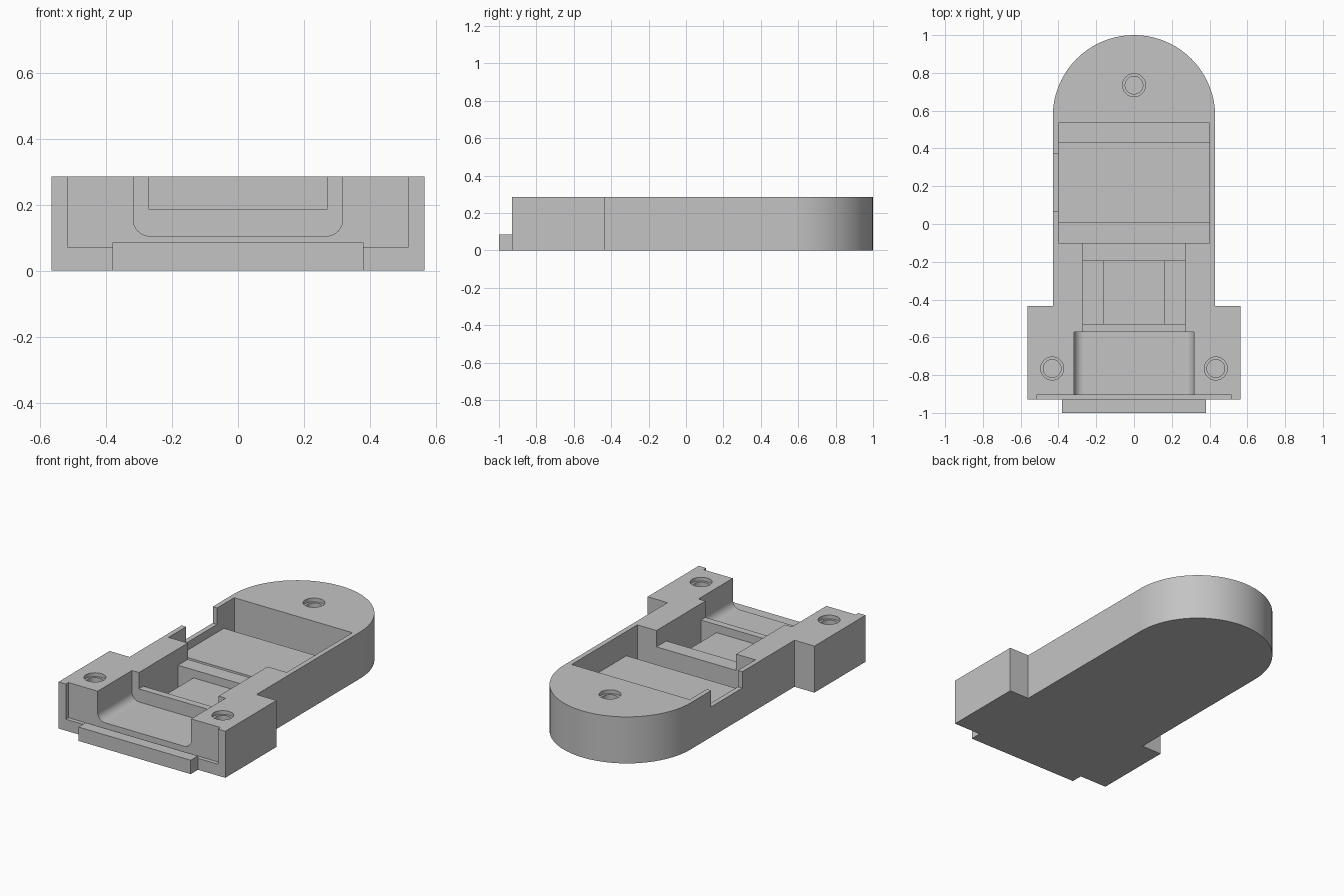
import bpy, bmesh, math
from mathutils import Vector

if "Cube" in bpy.data.objects:
    bpy.data.objects.remove(bpy.data.objects["Cube"])

grey = bpy.data.materials.new("plain grey")
grey.use_nodes = True
colour = (0.55, 0.55, 0.55, 1)
grey.diffuse_color = colour
grey.node_tree.nodes["Principled BSDF"].inputs["Base Color"].default_value = colour

TOP, OPEN = 0.285, 0.4      # deck height, and a height safely above it
RIM, PLATE, GROOVE = 0.185, 0.136, 0.04


def prism(name, points, axis, low, high):
    """Extrude a 2D profile along the given axis."""
    place = {"x": lambda a, b, t: (t, a, b),
             "y": lambda a, b, t: (a, t, b),
             "z": lambda a, b, t: (a, b, t)}[axis]
    bm = bmesh.new()
    face = bm.faces.new([bm.verts.new(place(a, b, low)) for a, b in points])
    step = Vector(place(0, 0, high - low))
    new = bmesh.ops.extrude_face_region(bm, geom=[face])["geom"]
    bmesh.ops.translate(bm, vec=step, verts=[v for v in new if isinstance(v, bmesh.types.BMVert)])
    bmesh.ops.recalc_face_normals(bm, faces=bm.faces)
    mesh = bpy.data.meshes.new(name)
    bm.to_mesh(mesh)
    bm.free()
    mesh.materials.append(grey)
    obj = bpy.data.objects.new(name, mesh)
    bpy.context.collection.objects.link(obj)
    return obj


def box(name, x, y, z):
    return prism(name, [(x[0], y[0]), (x[1], y[0]), (x[1], y[1]), (x[0], y[1])], "z", *z)


def arc(cx, cy, r, start, end, count):
    angles = [math.radians(start + (end - start) * i / count) for i in range(count + 1)]
    return [(cx + r * math.cos(a), cy + r * math.sin(a)) for a in angles]


def select_only(obj):
    bpy.ops.object.select_all(action="DESELECT")
    obj.select_set(True)
    bpy.context.view_layer.objects.active = obj


def cut(body, cutter):
    mod = body.modifiers.new("cut", "BOOLEAN")
    mod.operation, mod.solver, mod.object = "DIFFERENCE", "EXACT", cutter
    select_only(body)
    bpy.ops.object.modifier_apply(modifier=mod.name)
    bpy.data.objects.remove(cutter)


# Body: wide front block, narrower shaft, rounded back end
outline = [(-0.43, -0.435), (-0.565, -0.435), (-0.565, -0.93),
           (0.565, -0.93), (0.565, -0.435), (0.43, -0.435)]
body = prism("case_body", outline + arc(0, 0.57, 0.43, 0, 180, 48), "z", 0, TOP)

# Large pocket with a raised floor between two grooves
cut(body, prism("pocket_cutter", [
    (-0.1, OPEN), (-0.1, GROOVE), (0.005, GROOVE), (0.005, PLATE),
    (0.435, PLATE), (0.435, GROOVE), (0.535, GROOVE), (0.535, OPEN)], "x", -0.4, 0.4))

# Middle channel: two low rims around a deep pocket
cut(body, prism("channel_cutter", [
    (-0.61, OPEN), (-0.61, RIM), (-0.53, RIM), (-0.53, GROOVE),
    (-0.195, GROOVE), (-0.195, RIM), (-0.06, RIM), (-0.06, OPEN)], "x", -0.27, 0.27))

# Front opening with rounded lower corners
r, half, floor = 0.05, 0.317, 0.105
opening = ([(-half, OPEN)] + arc(r - half, floor + r, r, 180, 270, 10)
           + arc(half - r, floor + r, r, 270, 360, 10) + [(half, OPEN)])
cut(body, prism("opening_cutter", opening, "y", -1.1, -0.573))

# Shallow recess across the front face
cut(body, box("recess_cutter", (-0.515, 0.515), (-1.1, -0.905), (0.07, OPEN)))

# Notch in the thin side wall
cut(body, box("notch_cutter", (-0.5, -0.37), (0.07, 0.37), (RIM, OPEN)))

# Stepped screw holes
for x, y in [(0, 0.735), (-0.433, -0.765), (0.433, -0.765)]:
    for radius, bottom in [(0.061, 0.262), (0.047, 0.1)]:
        cut(body, prism("hole_cutter", arc(x, y, radius, 0, 348.75, 31), "z", bottom, OPEN))

# Raised plate in the middle pocket, and the front lip
box("middle_plate", (-0.165, 0.165), (-0.54, -0.185), (0.02, PLATE))
box("front_lip", (-0.38, 0.38), (-1, -0.93), (0, 0.085))

# Smooth curves, sharp edges
select_only(body)
bpy.ops.object.shade_smooth_by_angle(angle=math.radians(30))
normals = body.modifiers.new("even_normals", "WEIGHTED_NORMAL")
normals.keep_sharp = True
